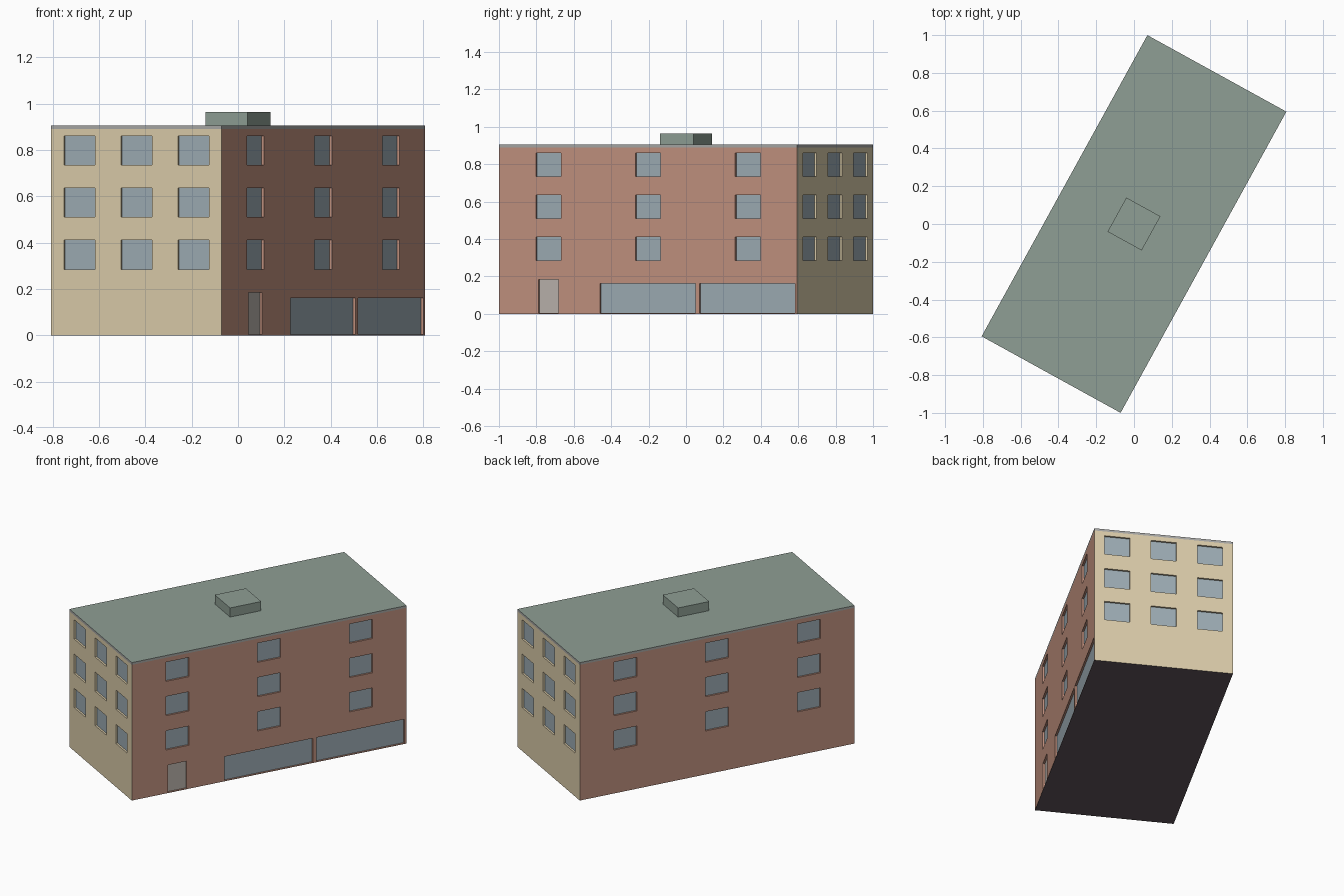
import bpy, bmesh
from math import radians, pi
from mathutils import Matrix, Vector

if "Cube" in bpy.data.objects:
    bpy.data.objects.remove(bpy.data.objects["Cube"])

TURN = radians(-28.83)          # building stands turned on its plot
HX, HY, WALL_TOP, TOP = 0.42, 0.91, 0.89, 0.905
DIST = {0: HX, 1: HY, 2: HX, 3: HY}   # wall index: right, back, left, front


def material(name, rgb):
    m = bpy.data.materials.new(name)
    m.diffuse_color = [(c / 255) ** 2.2 for c in rgb] + [1]
    m.use_nodes = True
    m.node_tree.nodes["Principled BSDF"].inputs["Base Color"].default_value = m.diffuse_color
    return m


brick = material("brick", (192, 144, 126))
cream = material("cream", (217, 202, 168))
roofing = material("roofing", (141, 157, 147))
stone = material("band_stone", (165, 165, 163))
glass = material("glass", (155, 170, 178))
door_paint = material("door_paint", (184, 177, 170))
dark = material("underside", (98, 86, 93))


def add_box(bm, centre, size, turn=0, mat=0):
    mtx = (Matrix.Rotation(turn, 4, 'Z') @ Matrix.Translation(centre)
           @ Matrix.Diagonal((*size, 1)))
    verts = bmesh.ops.create_cube(bm, size=1, matrix=mtx)['verts']
    for f in {f for v in verts for f in v.link_faces}:
        f.material_index = mat


def finish(bm, name, mats):
    bm.normal_update()
    mesh = bpy.data.meshes.new(name)
    bm.to_mesh(mesh)
    bm.free()
    ob = bpy.data.objects.new(name, mesh)
    for m in mats:
        mesh.materials.append(m)
    ob.rotation_euler.z = TURN
    bpy.context.collection.objects.link(ob)
    return ob


# Openings as (wall, centre along wall, width, bottom, top)
windows = [(w, u, 0.153, z, z + 0.126)
           for w in range(4)
           for u in ((-0.608, 0, 0.608) if w % 2 == 0 else (-0.281, 0, 0.281))
           for z in (0.285, 0.51, 0.735)]
shopfronts = [(0, -0.003, 0.584, 0.004, 0.162), (0, 0.605, 0.584, 0.004, 0.162)]
doors = [(0, -0.608, 0.124, 0.004, 0.184)]


def add_opening(bm, opening, d0, d1, grow=0, mat=0):
    # box between depths d0 and d1 behind the wall surface
    w, u, width, z0, z1 = opening
    add_box(bm, (DIST[w] - (d0 + d1) / 2, u, (z0 + z1) / 2),
            (d1 - d0, width + grow, z1 - z0 + grow), w * pi / 2, mat)


# Walls: brick long sides, cream ends, dark underside
bm = bmesh.new()
add_box(bm, (0, 0, WALL_TOP / 2), (2 * HX, 2 * HY, WALL_TOP))
bm.normal_update()
for f in bm.faces:
    f.material_index = 2 if f.normal.z < -0.5 else int(abs(f.normal.y) > 0.5)
walls = finish(bm, "walls", [brick, cream, dark])

# Recesses cut for every opening
bm = bmesh.new()
for o in windows + shopfronts + doors:
    add_opening(bm, o, -0.02, 0.014, mat=o[0] % 2)
cutter = finish(bm, "opening_cutter", [brick, cream, dark])
cutter.hide_render = True
cutter.display_type = 'WIRE'
cut = walls.modifiers.new("openings", 'BOOLEAN')
cut.operation = 'DIFFERENCE'
cut.solver = 'EXACT'
cut.object = cutter

# Panes and door set into the recesses
for name, items, mat in (("window_panes", windows, glass),
                         ("shopfront_glass", shopfronts, glass),
                         ("door", doors, door_paint)):
    bm = bmesh.new()
    for o in items:
        add_opening(bm, o, 0.012, 0.02, grow=0.002)
    finish(bm, name, [mat])

# Flat roof with a stone edge band
bm = bmesh.new()
add_box(bm, (0, 0, (WALL_TOP + TOP) / 2), (2 * HX, 2 * HY, TOP - WALL_TOP))
bm.normal_update()
for f in bm.faces:
    f.material_index = int(abs(f.normal.z) < 0.5)
finish(bm, "roof", [roofing, stone])

# Low roof hatch
bm = bmesh.new()
add_box(bm, (0, 0, TOP + 0.025), (0.206, 0.206, 0.07))
finish(bm, "roof_hatch", [roofing])
